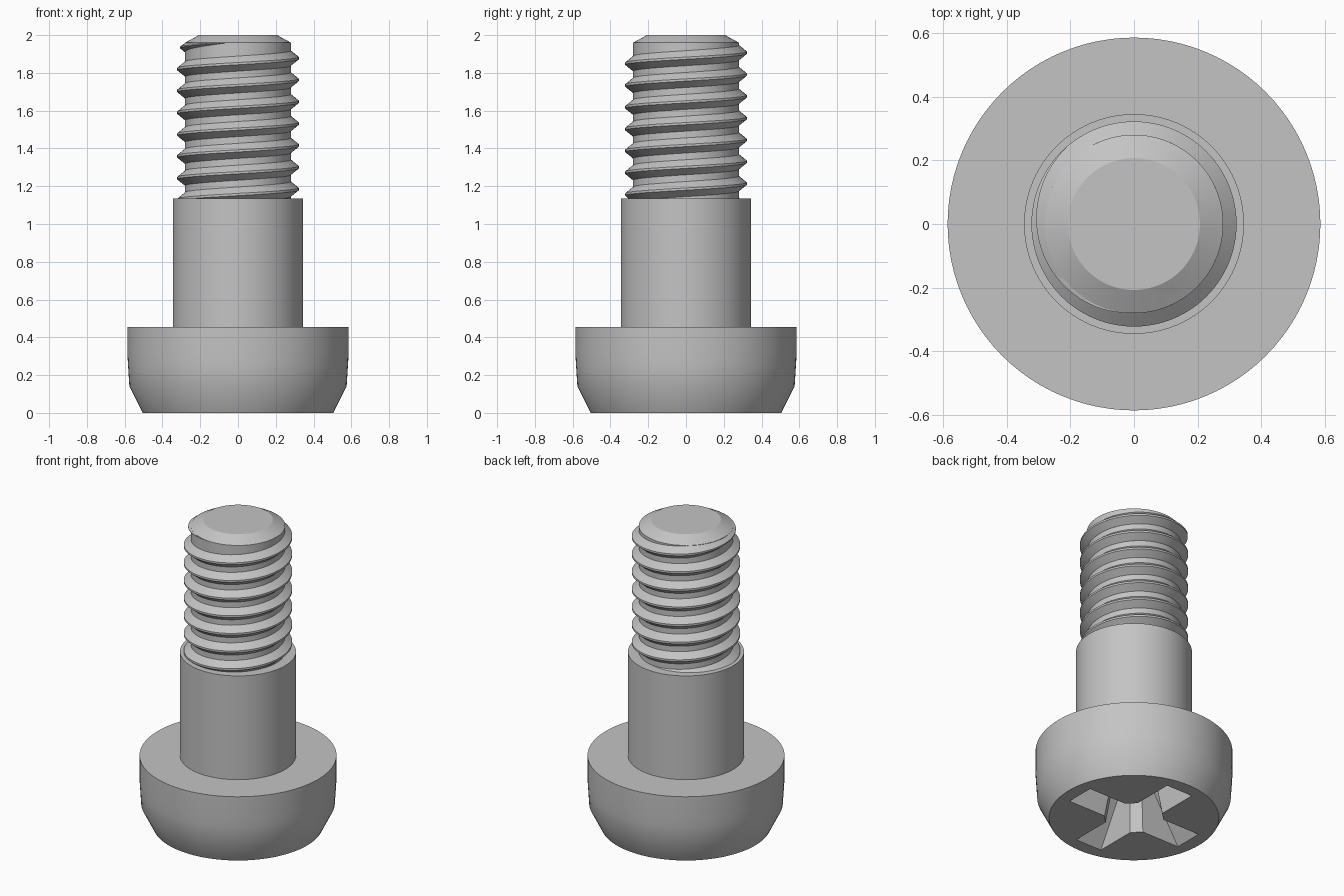
import bpy, bmesh, math

cube = bpy.data.objects.get("Cube")
if cube:
    bpy.data.objects.remove(cube, do_unlink=True)

steel = bpy.data.materials.new("grey steel")
steel.use_nodes = True
GREY = (0.55, 0.55, 0.55, 1)
steel.diffuse_color = GREY
steel.node_tree.nodes["Principled BSDF"].inputs["Base Color"].default_value = GREY

SEGMENTS = 96


def loft(name, rings, closed=True):
    """Skin a list of equal-sized point loops and cap both ends."""
    bm = bmesh.new()
    loops = [[bm.verts.new(p) for p in ring] for ring in rings]
    n = len(rings[0])
    for a, b in zip(loops, loops[1:]):
        for i in range(n):
            j = (i + 1) % n
            bm.faces.new((a[i], a[j], b[j], b[i]))
    bm.faces.new(loops[0][::-1])
    bm.faces.new(loops[-1])
    bmesh.ops.recalc_face_normals(bm, faces=bm.faces)
    mesh = bpy.data.meshes.new(name)
    bm.to_mesh(mesh)
    bm.free()
    mesh.materials.append(steel)
    ob = bpy.data.objects.new(name, mesh)
    bpy.context.collection.objects.link(ob)
    return ob


def lathe(name, profile):
    """Turn (radius, height) pairs around the z axis."""
    angles = [math.tau * i / SEGMENTS for i in range(SEGMENTS)]
    return loft(name, [[(r * math.cos(a), r * math.sin(a), z) for a in angles]
                       for r, z in profile])


def activate(ob):
    bpy.ops.object.select_all(action="DESELECT")
    ob.select_set(True)
    bpy.context.view_layer.objects.active = ob


def cross(length, width, web, z):
    """Four-armed outline with bevelled inner corners."""
    inner = web * math.sqrt(2) - width
    arm = [(inner, -width), (length, -width), (length, width), (inner, width)]
    pts = []
    for c, s in ((1, 0), (0, 1), (-1, 0), (0, -1)):
        pts += [(x * c - y * s, x * s + y * c, z) for x, y in arm]
    return pts


# Turned parts
head = lathe("head", [(0.505, 0), (0.575, 0.14), (0.582, 0.25),
                      (0.585, 0.3), (0.585, 0.455)])
shank = lathe("shank", [(0.345, 0.44), (0.345, 1.135)])
core = lathe("thread_core", [(0.28, 1.1), (0.28, 1.96), (0.207, 2.0)])

# Tapered cross recess in the underside of the head
cutter = loft("recess_cutter", [cross(0.42, 0.095, 0.172, -0.05),
                                cross(0.42, 0.095, 0.172, 0),
                                cross(0.19, 0.06, 0.12, 0.3)])
cutter.hide_render = True
cut = head.modifiers.new("recess", "BOOLEAN")
cut.operation = "DIFFERENCE"
cut.solver = "EXACT"
cut.object = cutter
activate(head)
bpy.ops.object.modifier_apply(modifier=cut.name)
bpy.data.objects.remove(cutter, do_unlink=True)

# Right-handed helical thread that runs out below the tip
PITCH, ROOT, DEPTH = 0.1155, 0.28, 0.042
STEP = 5
rings = []
for deg in range(-360 * 7, 266, STEP):
    a = math.radians(deg)
    z = 1.878 + PITCH * deg / 360
    size = max(0.02, min(1, (265 - deg) / 135))
    section = [(ROOT - 0.01, -0.04), (ROOT, -0.04), (ROOT + DEPTH, -0.006),
               (ROOT + DEPTH, 0.006), (ROOT, 0.04), (ROOT - 0.01, 0.04)]
    rings.append([((ROOT + (r - ROOT) * size) * math.cos(a),
                   (ROOT + (r - ROOT) * size) * math.sin(a),
                   min(z + h * size, 1.958)) for r, h in section])
thread = loft("thread", rings)

for ob in (head, shank, core, thread):
    activate(ob)
    bpy.ops.object.shade_smooth_by_angle(angle=math.radians(28))
